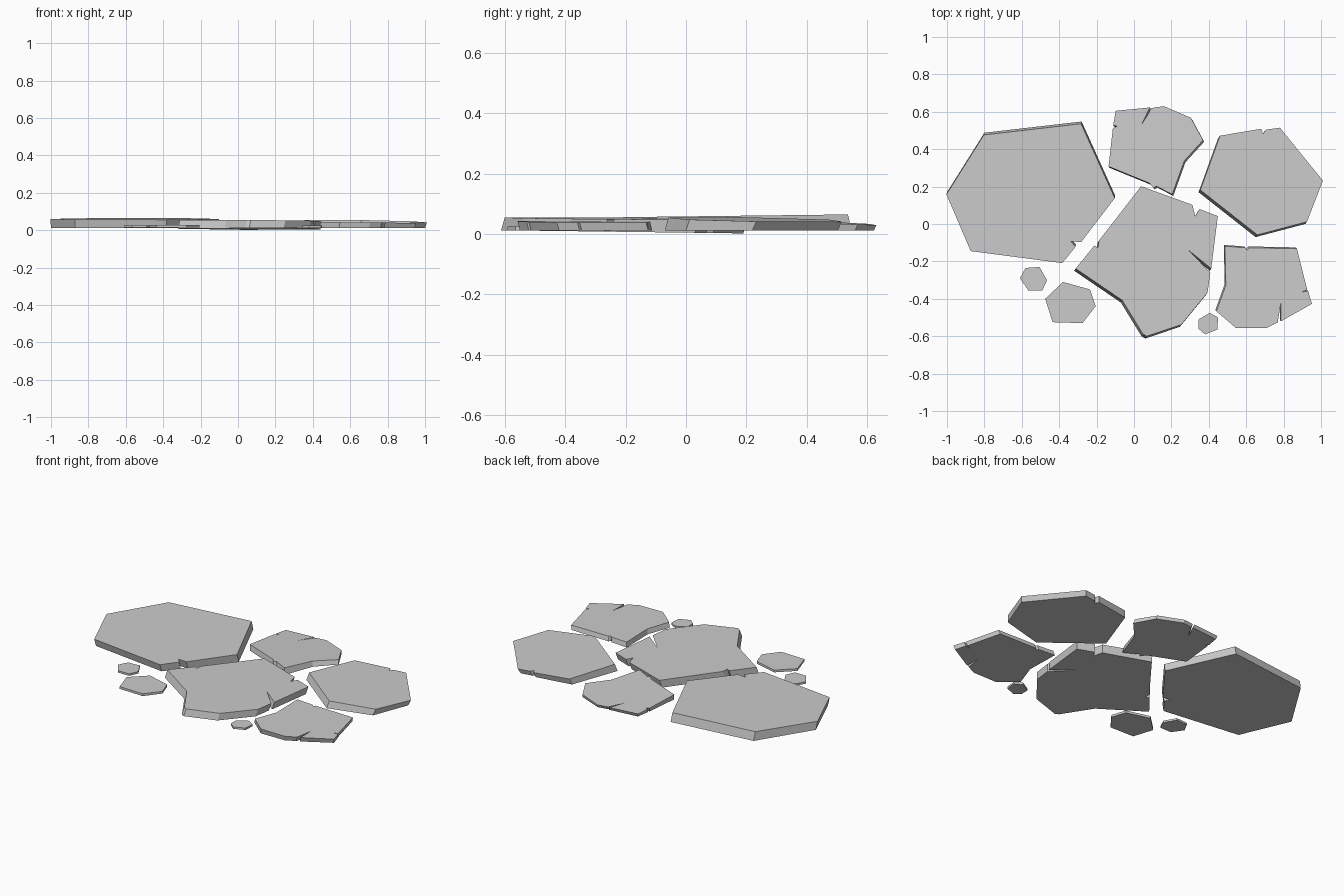
import bpy


def slab(name, outline, top, bottom, shift=(0, 0)):
    """Flat stone: tilted top and bottom planes (height, x slope, y slope);
    shift slides the bottom outline so that the walls slope."""
    n = len(outline)
    cx = sum(p[0] for p in outline) / n
    cy = sum(p[1] for p in outline) / n

    def plane(p, x, y):
        return p[0] + p[1] * (x - cx) + p[2] * (y - cy)

    sx, sy = shift
    verts = [(x, y, plane(bottom, x, y)) for x, y in outline]
    verts += [(x - sx, y - sy, plane(top, x, y)) for x, y in outline]
    faces = [tuple(range(n - 1, -1, -1)), tuple(range(n, 2 * n))]
    faces += [(i, (i + 1) % n, n + (i + 1) % n, n + i) for i in range(n)]
    # outlines are listed clockwise, so turn the faces outward
    faces = [f[::-1] for f in faces]
    mesh = bpy.data.meshes.new(name)
    mesh.from_pydata(verts, [], faces)
    mesh.update()
    obj = bpy.data.objects.new(name, mesh)
    bpy.context.collection.objects.link(obj)
    return obj


# Large slab on the left
slab("large_left_stone",
     [(-1, .17), (-.8, .488), (-.28, .548), (-.1, .15), (-.28, -.085),
      (-.335, -.08), (-.31, -.11), (-.38, -.197), (-.87, -.133)],
     (.059, 0, .012), (.011, 0, 0), (.003, .012))

# Cracked slab at the back
slab("back_stone",
     [(-.13, .3), (-.107, .505), (-.083, .515), (-.105, .52), (-.092, .597),
      (.09, .615), (.045, .52), (.1, .612), (.165, .622), (.31, .56),
      (.375, .44), (.275, .33), (.21, .15), (.125, .195), (.11, .185),
      (.09, .21)],
     (.04, -.01, -.05), (.013, -.005, -.005), (.006, -.008))

# Slab on the right
slab("right_stone",
     [(.345, .17), (.45, .46), (.67, .497), (.68, .47), (.695, .492),
      (.77, .503), (1, .22), (.915, 0), (.65, -.07)],
     (.046, -.02, -.02), (.012, 0, 0), (-.01, -.012))

# Central slab with a deep side crack
slab("centre_stone",
     [(-.195, -.1), (.03, .19), (.305, .09), (.32, .03), (.342, .068),
      (.44, .03), (.405, -.25), (.285, -.153), (.4, -.272), (.385, -.38),
      (.245, -.55), (.06, -.612), (.04, -.6), (-.07, -.42), (-.32, -.25),
      (-.22, -.127), (-.2, -.14)],
     (.051, -.008, -.007), (.007, 0, -.013), (-.008, -.012))

# Chipped slab at the front right
slab("front_right_stone",
     [(.48, -.112), (.59, -.12), (.6, -.133), (.61, -.12), (.865, -.125),
      (.92, -.345), (.89, -.357), (.925, -.352), (.945, -.42), (.78, -.513),
      (.78, -.41), (.762, -.52), (.7, -.55), (.54, -.55), (.435, -.46),
      (.485, -.32)],
     (.04, -.008, -.005), (.012, 0, 0), (-.006, .007))

# Small filler stones
slab("small_stone",
     [(-.475, -.4), (-.38, -.31), (-.235, -.35), (-.205, -.44),
      (-.275, -.53), (-.435, -.525)], (.028, 0, 0), (.014, 0, 0))
slab("left_pebble",
     [(-.61, -.29), (-.58, -.235), (-.505, -.23), (-.465, -.3),
      (-.49, -.355), (-.565, -.355)], (.026, 0, 0), (.014, 0, 0))
slab("front_pebble",
     [(.345, -.51), (.405, -.475), (.45, -.5), (.445, -.565),
      (.38, -.59), (.345, -.56)], (.024, 0, 0), (.012, 0, 0))
